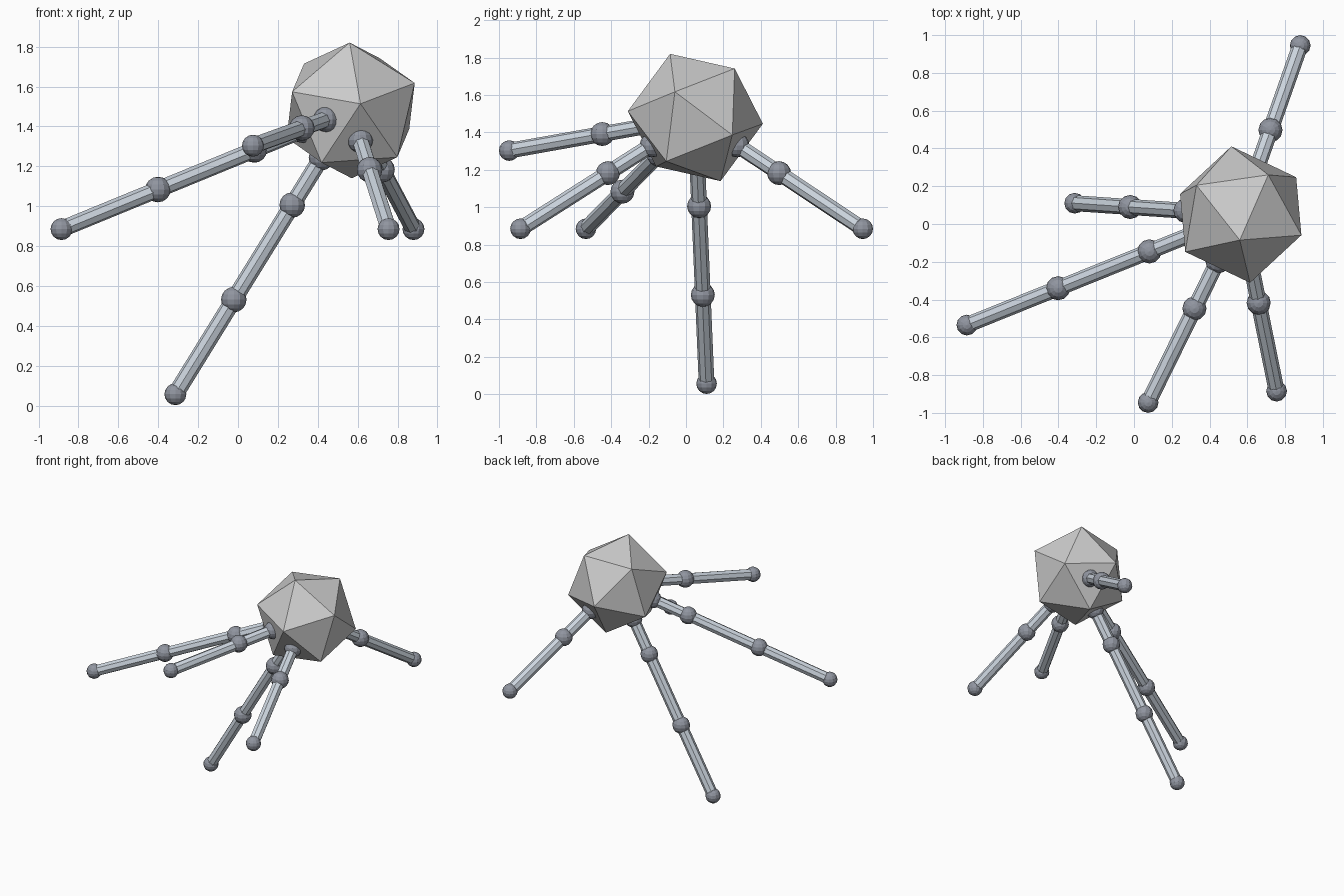
import bpy
from mathutils import Matrix, Vector

if "Cube" in bpy.data.objects:
    bpy.data.objects.remove(bpy.data.objects["Cube"])

CENTRE = Vector((0.565, 0.05, 1.48))
BODY_R = 0.366
TUBE_R = 0.042


def material(name, rgb):
    mat = bpy.data.materials.new(name)
    mat.diffuse_color = (*rgb, 1)
    mat.use_nodes = True
    mat.node_tree.nodes["Principled BSDF"].inputs["Base Color"].default_value = mat.diffuse_color
    return mat


tube_mat = material("pale_steel", (0.60, 0.66, 0.73))
joint_mat = material("dark_steel", (0.28, 0.30, 0.35))


def finish(name, mat):
    obj = bpy.context.object
    obj.name = name
    obj.data.materials.append(mat)


def joint(name, pos, radius, axis):
    bpy.ops.mesh.primitive_uv_sphere_add(
        segments=12, ring_count=8, radius=radius, location=pos)
    finish(name, joint_mat)


def tube(name, a, b):
    axis = b - a
    bpy.ops.mesh.primitive_cylinder_add(
        vertices=8, radius=TUBE_R, depth=axis.length, location=(a + b) / 2,
        rotation=axis.to_track_quat('Z', 'Y').to_euler())
    finish(name, tube_mat)


# Faceted body: icosahedron tilted so its pole and one neighbour corner line up
bpy.ops.mesh.primitive_ico_sphere_add(subdivisions=1, radius=BODY_R)
body = bpy.context.object
body.name = "body"
pole = Vector((-0.005, -0.135, 0.34)).normalized()
corner = Vector((0.32, -0.11, 0.14))
side = pole.cross(corner).normalized()
turn = Matrix((side.cross(pole), side, pole)).transposed()
body.matrix_world = Matrix.Translation(CENTRE) @ turn.to_4x4()

# Legs radiate from the body centre: foot position and number of full steps
legs = {
    "standing_leg": ((-0.314, 0.11, 0.057), 3),
    "left_leg": ((-0.885, -0.535, 0.885), 3),
    "front_left_leg": ((0.075, -0.945, 1.303), 2),
    "front_right_leg": ((0.755, -0.885, 0.885), 2),
    "back_leg": ((0.88, 0.945, 0.885), 2),
}
for name, (foot, steps) in legs.items():
    reach = Vector(foot) - CENTRE
    # Hip half a step out, then one joint per step down to the foot
    nodes = [CENTRE + reach * t / steps for t in [0.5, *range(1, steps + 1)]]
    for i, pos in enumerate(nodes):
        last = i == len(nodes) - 1
        label = "foot" if last else "hip" if i == 0 else f"knee_{i}"
        joint(f"{name}_{label}", pos, 0.055 if last else 0.064, reach)
    for i, (a, b) in enumerate(zip(nodes, nodes[1:])):
        tube(f"{name}_tube_{i + 1}", a, b)
